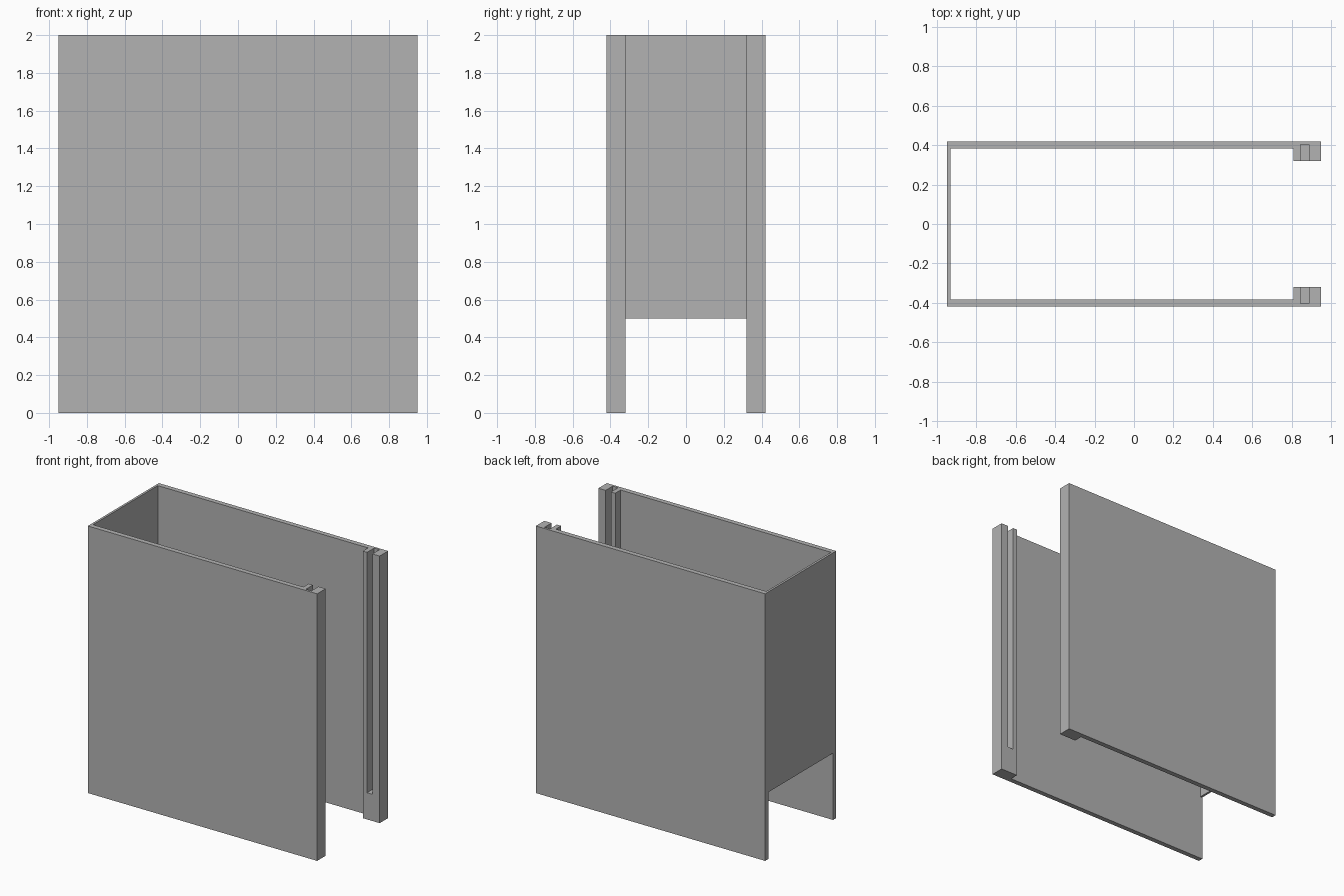
import bpy
import bmesh

default = bpy.data.objects.get("Cube")
if default:
    bpy.data.objects.remove(default, do_unlink=True)

HEIGHT = 2.0
HALF_X = 0.95
HALF_Y = 0.42
WALL_IN = 0.383      # inner face of the side walls
POST_IN = 0.32       # inner face of the slotted posts
POST_X = 0.81        # where the post begins
PANEL_X = -0.933     # inner face of the end panel
PANEL_Z = 0.5        # underside of the end panel

grey = bpy.data.materials.new("mid grey")
grey.use_nodes = True
grey.diffuse_color = (0.45, 0.45, 0.45, 1)
grey.node_tree.nodes["Principled BSDF"].inputs["Base Color"].default_value = (0.45, 0.45, 0.45, 1)


def prism(name, outline, z0, z1):
    """Extrude a plan outline from z0 up to z1."""
    bm = bmesh.new()
    face = bm.faces.new([bm.verts.new((x, y, z0)) for x, y in outline])
    top = bmesh.ops.extrude_face_region(bm, geom=[face])["geom"]
    verts = [v for v in top if isinstance(v, bmesh.types.BMVert)]
    bmesh.ops.translate(bm, verts=verts, vec=(0, 0, z1 - z0))
    bmesh.ops.recalc_face_normals(bm, faces=bm.faces)
    mesh = bpy.data.meshes.new(name)
    bm.to_mesh(mesh)
    bm.free()
    mesh.materials.append(grey)
    obj = bpy.data.objects.new(name, mesh)
    bpy.context.collection.objects.link(obj)
    return obj


def rect(x0, x1, y0, y1):
    return [(x0, y0), (x1, y0), (x1, y1), (x0, y1)]


# Side walls, each thickened into a post with a stopped slide slot
for name, s in (("front_wall", -1), ("back_wall", 1)):
    plan = [(-HALF_X, HALF_Y), (HALF_X, HALF_Y), (HALF_X, POST_IN),
            (POST_X, POST_IN), (POST_X, WALL_IN), (-HALF_X, WALL_IN)]
    wall = prism(name, [(x, s * y) for x, y in plan], 0, HEIGHT)
    cutter = prism(name + "_slot_cutter", rect(0.845, 0.89, s * 0.25, s * 0.403), 0.2, HEIGHT + 0.1)
    cutter.hide_render = True
    cut = wall.modifiers.new("slot", "BOOLEAN")
    cut.operation = "DIFFERENCE"
    cut.solver = "EXACT"
    cut.object = cutter
    # Bake the slot and discard the cutter
    graph = bpy.context.evaluated_depsgraph_get()
    baked = bpy.data.meshes.new_from_object(wall.evaluated_get(graph))
    wall.modifiers.clear()
    wall.data = baked
    bpy.data.objects.remove(cutter, do_unlink=True)

# End panel joining the walls, open below
prism("end_panel", rect(-HALF_X, PANEL_X, -WALL_IN, WALL_IN), PANEL_Z, HEIGHT)
